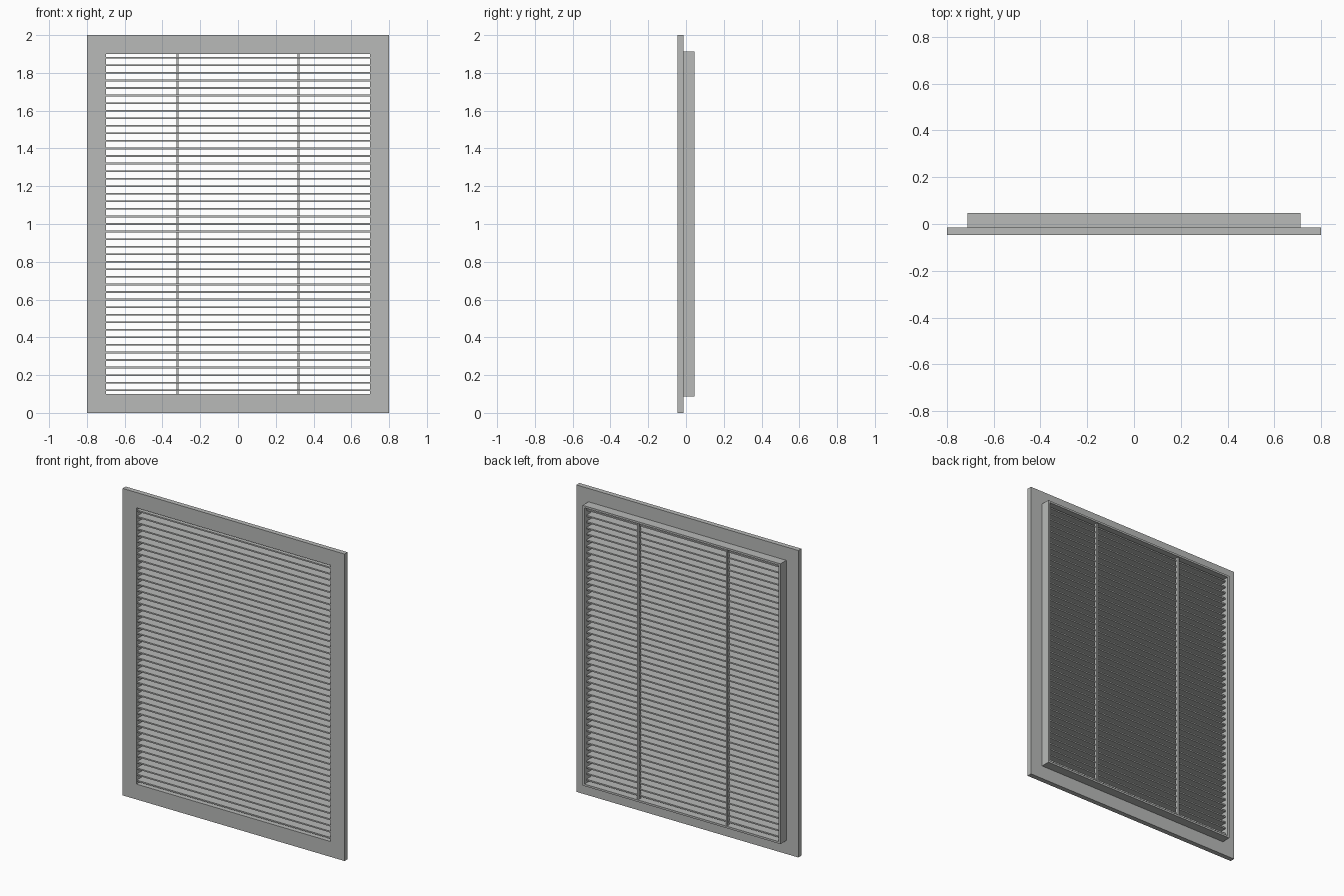
import bpy
import bmesh

cube = bpy.data.objects.get("Cube")
if cube:
    bpy.data.objects.remove(cube, do_unlink=True)

grey = bpy.data.materials.new("satin grey")
grey.use_nodes = True
COLOUR = (0.48, 0.49, 0.48, 1)
grey.diffuse_color = COLOUR
grey.node_tree.nodes["Principled BSDF"].inputs["Base Color"].default_value = COLOUR

MID = 1.0                           # height of the grille centre
OPEN_X, OPEN_Z = 0.70, 0.90         # half size of the opening
FRONT, STEP, BACK = -0.046, -0.014, 0.046


def finish(name, bm):
    bmesh.ops.recalc_face_normals(bm, faces=bm.faces)
    mesh = bpy.data.meshes.new(name)
    bm.to_mesh(mesh)
    bm.free()
    mesh.materials.append(grey)
    obj = bpy.data.objects.new(name, mesh)
    bpy.context.collection.objects.link(obj)
    return obj


def frame(name, half_x, half_z, y0, y1):
    """Rectangular ring around the opening, from depth y0 to y1."""
    bm = bmesh.new()
    corners = [(-1, -1), (1, -1), (1, 1), (-1, 1)]
    loops = [[bm.verts.new((sx * hx, y, MID + sz * hz)) for sx, sz in corners]
             for hx, hz, y in ((half_x, half_z, y0), (half_x, half_z, y1),
                               (OPEN_X, OPEN_Z, y1), (OPEN_X, OPEN_Z, y0))]
    for i in range(4):
        a, b = loops[i], loops[(i + 1) % 4]
        for j in range(4):
            k = (j + 1) % 4
            bm.faces.new((a[j], a[k], b[k], b[j]))
    return finish(name, bm)


def bar(name, x, z, width, height, y0, y1):
    bm = bmesh.new()
    bmesh.ops.create_cube(bm, size=1)
    bmesh.ops.scale(bm, vec=(width, y1 - y0, height), verts=bm.verts)
    bmesh.ops.translate(bm, vec=(x, (y0 + y1) / 2, z), verts=bm.verts)
    return finish(name, bm)


# Wide front flange and the shallow collar behind it
frame("front_flange", 0.80, 1.00, FRONT, STEP)
frame("rear_collar", 0.713, 0.913, STEP, BACK)

# Horizontal slats, evenly spaced up the opening
slat = bar("slats", 0, 0.12, 2 * OPEN_X, 0.009, -0.042, 0.026)
array = slat.modifiers.new("Repeat", "ARRAY")
array.count = 45
array.use_relative_offset = False
array.use_constant_offset = True
array.constant_offset_displace = (0, 0, 0.04)

# Upright stiffeners across the back of the slats
for side, x in (("left", 0.32), ("right", -0.32)):
    bar(side + "_stiffener", x, MID, 0.012, 2 * OPEN_Z, 0.016, 0.038)
